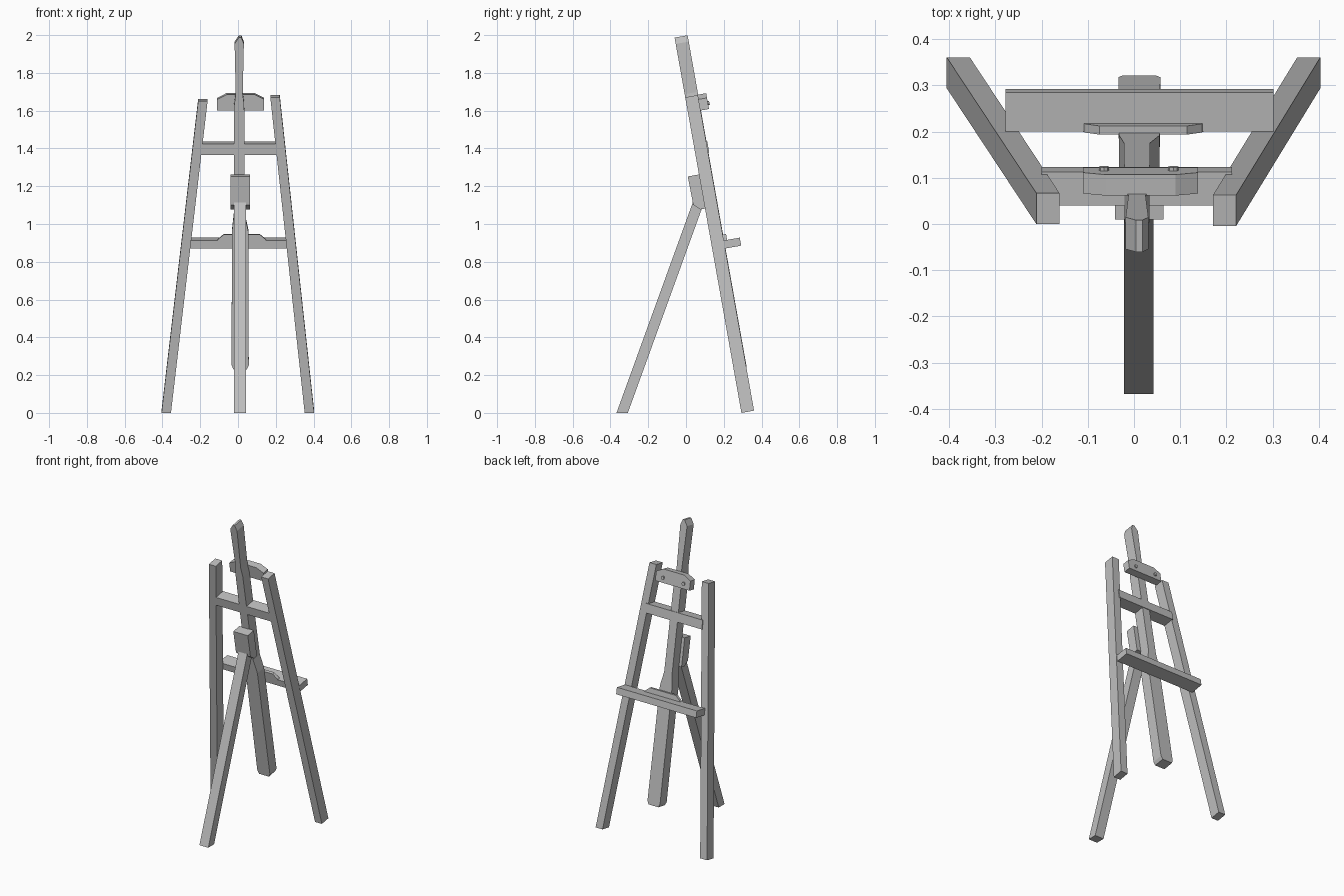
import bpy, bmesh, math
from mathutils import Matrix, Vector

if "Cube" in bpy.data.objects:
    bpy.data.objects.remove(bpy.data.objects["Cube"])

wood = bpy.data.materials.new("plain grey")
wood.diffuse_color = (0.52, 0.52, 0.52, 1)
wood.use_nodes = True
wood.node_tree.nodes["Principled BSDF"].inputs["Base Color"].default_value = wood.diffuse_color

# Leaning frame: local x = across, y = out of the picture side, z = up the slope
LEAN = Matrix.Translation((0, 0.328, 0)) @ Matrix.Rotation(math.radians(10.1), 4, 'X')
WORLD = Matrix.Identity(4)


def loft(name, lower, upper, matrix):
    """Solid between two matching polygon outlines."""
    bm = bmesh.new()
    a = [bm.verts.new(matrix @ Vector(p)) for p in lower]
    b = [bm.verts.new(matrix @ Vector(p)) for p in upper]
    n = len(a)
    bm.faces.new(a)
    bm.faces.new(b[::-1])
    for i in range(n):
        bm.faces.new((a[i], b[i], b[(i + 1) % n], a[(i + 1) % n]))
    bmesh.ops.recalc_face_normals(bm, faces=bm.faces)
    me = bpy.data.meshes.new(name)
    bm.to_mesh(me)
    bm.free()
    me.materials.append(wood)
    ob = bpy.data.objects.new(name, me)
    bpy.context.collection.objects.link(ob)
    return ob


def beam(name, p0, p1, sx, sy, matrix):
    """Straight bar with level-cut ends, centred on p0 and p1."""
    def ring(p):
        return [(p[0] + i * sx / 2, p[1] + j * sy / 2, p[2])
                for i, j in ((-1, -1), (1, -1), (1, 1), (-1, 1))]
    return loft(name, ring(p0), ring(p1), matrix)


def plate(name, outline, y0, y1):
    """Outline across/up the slope, given thickness out of the slope."""
    return loft(name, [(x, y0, z) for x, z in outline],
                [(x, y1, z) for x, z in outline], LEAN)


def box(name, x0, x1, y0, y1, z0, z1):
    return plate(name, [(x0, z0), (x1, z0), (x1, z1), (x0, z1)], y0, y1)


# Side legs
beam("left_leg", (-0.38, 0, 0.006), (-0.186, 0, 1.682), 0.05, 0.068, LEAN)
beam("right_leg", (0.378, 0, 0.006), (0.196, 0, 1.703), 0.05, 0.068, LEAN)

# Rear prop leg
beam("rear_leg", (0.01, -0.338, 0), (0.01, 0.068, 1.12), 0.064, 0.06, WORLD)

# Centre mast: wide foot, stepped shoulder, slim top with a pointed tip
plate("mast", [(-0.024, 0.24), (0.047, 0.24), (0.057, 0.262), (0.055, 0.98),
               (0.035, 1.07), (0.033, 1.66), (0.025, 1.72), (0.031, 1.99),
               (0.018, 2.024), (0.004, 2.024), (-0.018, 1.99), (-0.012, 1.72),
               (-0.02, 1.66), (-0.022, 1.07), (-0.032, 0.98), (-0.034, 0.262)],
      -0.034, 0.036)

# Upper crossbar
box("crossbar", -0.2, 0.212, -0.034, 0.04, 1.394, 1.452)

# Canvas tray with raised centre stop
box("tray", -0.278, 0.302, 0.034, 0.12, 0.878, 0.921)
plate("tray_stop", [(-0.11, 0.918), (0.15, 0.918), (0.145, 0.928), (0.115, 0.953),
                    (-0.075, 0.953), (-0.105, 0.928)], 0.033, 0.052)

# Top canvas holder and its two bolts
plate("top_holder", [(-0.11, 1.62), (0.138, 1.62), (0.138, 1.68), (0.09, 1.705),
                     (-0.062, 1.705), (-0.11, 1.68)], 0.033, 0.079)
for side, cx in (("left", -0.065), ("right", 0.085)):
    ring = [(cx + 0.011 * math.cos(k * math.pi / 4), 1.652 + 0.011 * math.sin(k * math.pi / 4))
            for k in range(8)]
    plate(side + "_bolt", ring, 0.07, 0.087)

# Hinge block joining the rear leg to the mast
side = [(-0.03, 1.105), (-0.06, 1.105), (-0.092, 1.135), (-0.094, 1.288), (-0.03, 1.288)]
loft("hinge_block", [(-0.041, y, z) for y, z in side],
     [(0.064, y, z) for y, z in side], LEAN)
